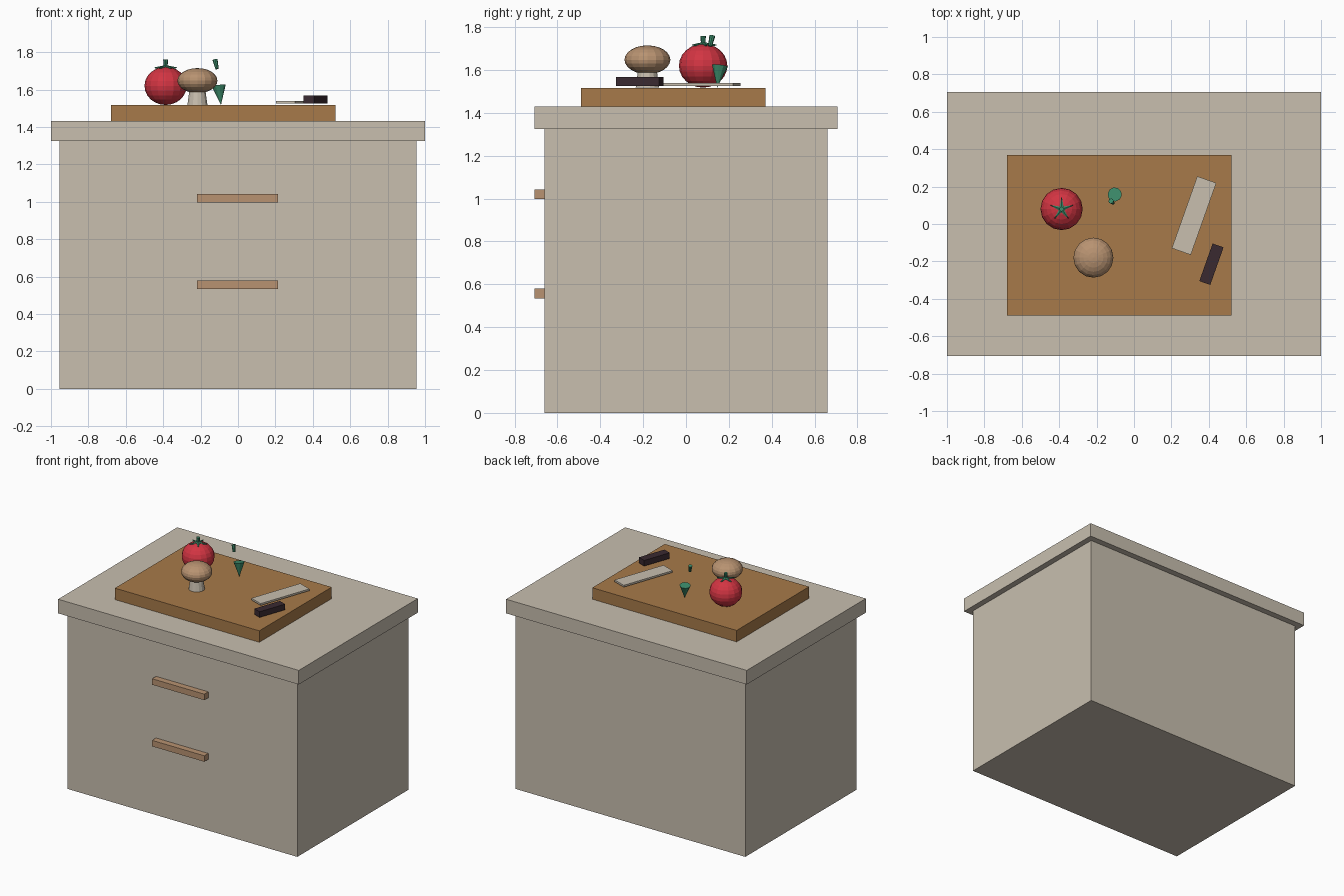
import bpy, math
from mathutils import Vector

if "Cube" in bpy.data.objects:
    bpy.data.objects.remove(bpy.data.objects["Cube"], do_unlink=True)


def material(name, rgb):
    m = bpy.data.materials.new(name)
    m.use_nodes = True
    m.diffuse_color = (*rgb, 1)
    m.node_tree.nodes["Principled BSDF"].inputs["Base Color"].default_value = (*rgb, 1)
    return m


STONE = material("warm_grey", (0.58, 0.52, 0.43))
WOOD = material("board_wood", (0.39, 0.195, 0.067))
TAN = material("light_tan", (0.48, 0.29, 0.165))
RED = material("tomato_red", (0.65, 0.035, 0.055))
GREEN = material("leaf_green", (0.045, 0.26, 0.145))
DARK = material("dark_brown", (0.042, 0.023, 0.03))


def finish(name, mat):
    ob = bpy.context.object
    ob.name = name
    ob.data.materials.append(mat)
    return ob


def box(name, mat, centre, size, turn=0):
    bpy.ops.mesh.primitive_cube_add(size=1, location=centre, rotation=(0, 0, math.radians(turn)))
    ob = finish(name, mat)
    ob.scale = size
    return ob


def ball(name, mat, centre, radii):
    bpy.ops.mesh.primitive_uv_sphere_add(segments=16, ring_count=12, location=centre)
    ob = finish(name, mat)
    ob.scale = radii
    return ob


def taper(name, mat, start, end, r_start, r_end, sides=10):
    a, b = Vector(start), Vector(end)
    bpy.ops.mesh.primitive_cone_add(vertices=sides, radius1=r_start, radius2=r_end,
                                    depth=(b - a).length, location=(a + b) / 2)
    ob = finish(name, mat)
    ob.rotation_euler = (b - a).to_track_quat('Z', 'Y').to_euler()
    return ob


# Cabinet, worktop and drawer pulls
box("cabinet_body", STONE, (0, 0, 0.663), (1.91, 1.32, 1.326))
box("worktop", STONE, (0, 0, 1.378), (2, 1.414, 0.106))
for name, z in (("upper_pull", 1.02), ("lower_pull", 0.557)):
    box(name, TAN, (-0.002, -0.682, z), (0.434, 0.05, 0.045))

# Cutting board
box("cutting_board", WOOD, (-0.08, -0.06, 1.474), (1.2, 0.86, 0.086))

# Knife
box("knife_blade", STONE, (0.321, 0.045, 1.533), (0.108, 0.408, 0.014), -19.5)
box("knife_handle", DARK, (0.414, -0.215, 1.546), (0.062, 0.213, 0.043), -19.5)

# Tomato with a leafy crown
tomato = Vector((-0.387, 0.08, 1.62))
ball("tomato", RED, tomato, (0.113, 0.113, 0.102))
taper("tomato_stem", GREEN, tomato + Vector((0, 0, 0.085)), tomato + Vector((0, 0, 0.14)), 0.009, 0.013, 8)
for i in range(5):
    a = math.radians(90 + 72 * i)
    out = Vector((math.cos(a), math.sin(a), 0))
    up = Vector((0, 0, 0.097))
    taper(f"tomato_leaf_{i + 1}", GREEN, tomato + up, tomato + up + out * 0.063, 0.014, 0.002, 6)

# Mushroom
ball("mushroom_cap", TAN, (-0.217, -0.18, 1.648), (0.107, 0.107, 0.067))
taper("mushroom_stem", STONE, (-0.217, -0.18, 1.518), (-0.217, -0.18, 1.61), 0.055, 0.042, 14)

# Leaning green cone and its loose stalk
taper("green_cone", GREEN, (-0.091, 0.146, 1.518), (-0.103, 0.158, 1.621), 0.0, 0.038)
taper("green_stalk", GREEN, (-0.112, 0.112, 1.711), (-0.123, 0.123, 1.76), 0.009, 0.014, 8)
